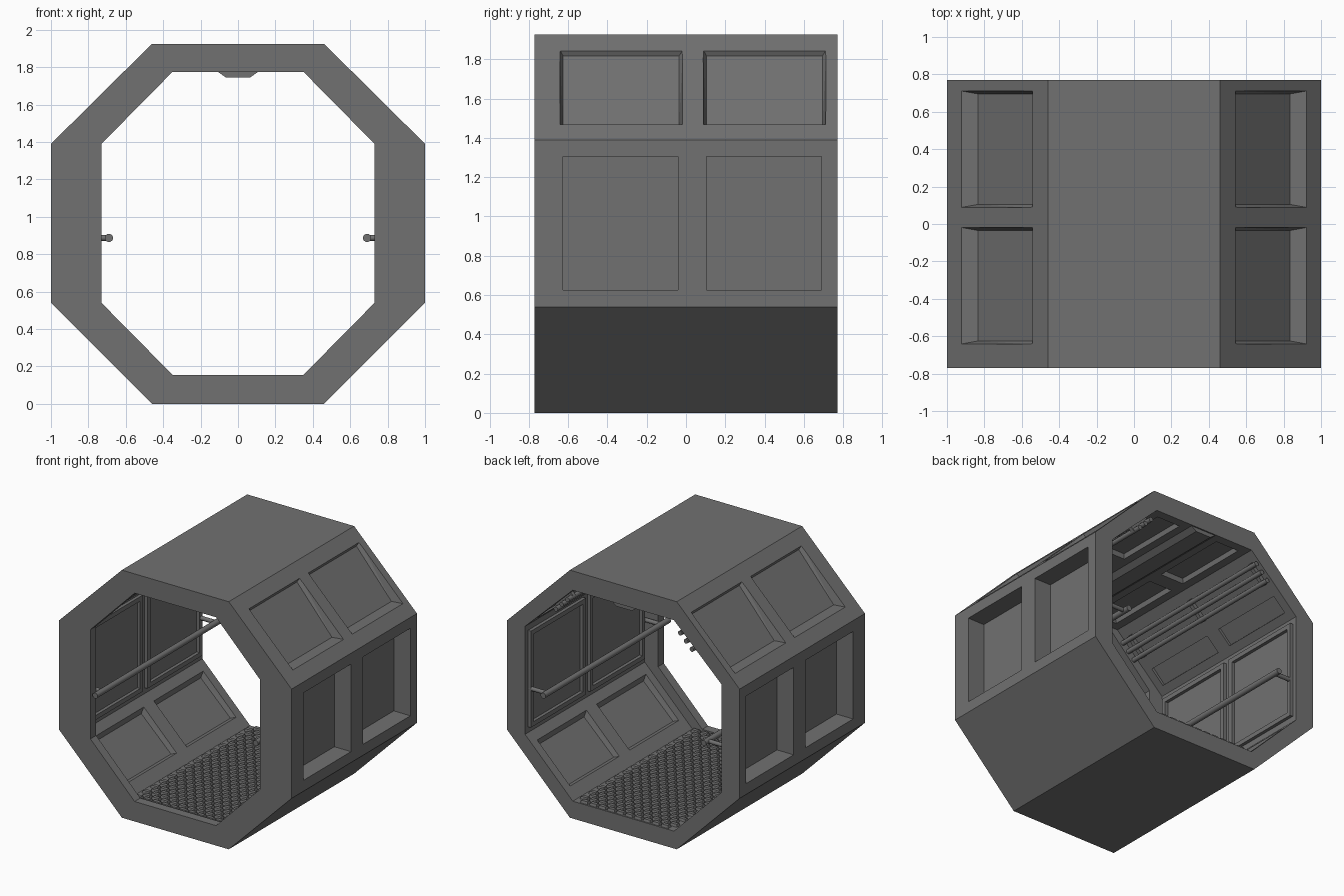
import bpy, bmesh, math
from mathutils import Vector, Matrix

if "Cube" in bpy.data.objects:
    bpy.data.objects.remove(bpy.data.objects["Cube"])

FRONT, LIP, BACK = -0.77, -0.70, 0.77
BAYS = [(-0.635, -0.03), (0.095, 0.70)]

# Dark grey paint shared by all parts
paint = bpy.data.materials.new("dark_grey")
paint.diffuse_color = (0.165, 0.165, 0.165, 1)
paint.use_nodes = True
paint.node_tree.nodes["Principled BSDF"].inputs["Base Color"].default_value = paint.diffuse_color


def finish(bm, name, smooth=False):
    bmesh.ops.recalc_face_normals(bm, faces=bm.faces)
    me = bpy.data.meshes.new(name)
    bm.to_mesh(me)
    bm.free()
    me.materials.append(paint)
    ob = bpy.data.objects.new(name, me)
    bpy.context.collection.objects.link(ob)
    if smooth:
        bpy.context.view_layer.objects.active = ob
        ob.select_set(True)
        bpy.ops.object.shade_smooth_by_angle(angle=math.radians(40))
        ob.select_set(False)
    return ob


def octagon(bm, a, b, z, y):
    """Ring of 8 verts; a/b = half widths, z = the four heights."""
    half = [(a, z[0]), (b, z[1]), (b, z[2]), (a, z[3])]
    pts = half + [(-x, h) for x, h in reversed(half)]
    return [bm.verts.new((x, y, h)) for x, h in pts]


def hull(bm, pts):
    vs = [bm.verts.new(p) for p in pts]
    bmesh.ops.convex_hull(bm, input=vs)
    bmesh.ops.dissolve_limit(bm, angle_limit=0.01,
                             verts=[v for v in vs if v.is_valid],
                             edges=list({e for v in vs if v.is_valid for e in v.link_edges}))


def recess(bm, mouth, floor, y0, y1, inset, s, over=0.3):
    """Tapered pocket, continued a little beyond its mouth so it cuts cleanly."""
    pts = []
    for m, f in zip(mouth, floor):
        ox, oz = m[0] + (m[0] - f[0]) * over, m[1] + (m[1] - f[1]) * over
        for y, d in ((y0, 1), (y1, -1)):
            pts.append((s * ox, y - d * inset * over, oz))
            pts.append((s * f[0], y + d * inset, f[1]))
    hull(bm, pts)


def box(bm, x0, x1, y0, y1, z0, z1):
    r = bmesh.ops.create_cube(bm, size=1)
    m = Matrix.Translation(((x0 + x1) / 2, (y0 + y1) / 2, (z0 + z1) / 2)) @ \
        Matrix.Diagonal((abs(x1 - x0), y1 - y0, z1 - z0, 1))
    bmesh.ops.transform(bm, matrix=m, verts=r["verts"])


def rod(bm, p, q, r, n=16):
    p, q = Vector(p), Vector(q)
    d = q - p
    m = Matrix.Translation((p + q) / 2) @ d.to_track_quat('Z', 'Y').to_matrix().to_4x4()
    bmesh.ops.create_cone(bm, cap_ends=True, segments=n, radius1=r, radius2=r,
                          depth=d.length, matrix=m)


# Shell: octagonal tube with a thicker lip at the front
bm = bmesh.new()
outer_z = (0, 0.54, 1.39, 1.925)
lip_z = (0.155, 0.54, 1.39, 1.775)
main_z = (0.135, 0.545, 1.385, 1.775)
rings = [octagon(bm, 0.46, 1.0, outer_z, BACK),
         octagon(bm, 0.46, 1.0, outer_z, FRONT),
         octagon(bm, 0.35, 0.73, lip_z, FRONT),
         octagon(bm, 0.35, 0.73, lip_z, LIP),
         octagon(bm, 0.435, 0.845, main_z, LIP),
         octagon(bm, 0.435, 0.845, main_z, BACK)]
for r, t in zip(rings, rings[1:] + rings[:1]):
    for i in range(8):
        j = (i + 1) % 8
        bm.faces.new((r[i], r[j], t[j], t[i]))
shell = finish(bm, "corridor_shell")

# Panel pockets, outside and inside
bm = bmesh.new()
for s in (1, -1):
    for y0, y1 in BAYS:
        # outer upper slope
        recess(bm, [(0.543, 1.843), (0.915, 1.468)], [(0.532, 1.817), (0.833, 1.468)],
               y0 - 0.005, y1 + 0.01, 0.015, s)
        # outer side wall
        recess(bm, [(1.0, 1.305), (1.0, 0.625)], [(0.857, 1.305), (0.857, 0.625)],
               y0 + 0.01, y1 - 0.01, 0, s)
        # inner lower slope
        recess(bm, [(0.79, 0.488), (0.505, 0.207)], [(0.80, 0.44), (0.545, 0.195)],
               y0, y1, 0.015, s)
        # inner upper slope
        recess(bm, [(0.65, 1.58), (0.80, 1.43)], [(0.662, 1.592), (0.812, 1.442)],
               y0, y1, 0, s)
        # ceiling
        recess(bm, [(0.17, 1.775), (0.37, 1.775)], [(0.18, 1.81), (0.36, 1.81)],
               y0, y1, 0.01, s)
cutter = finish(bm, "pocket_cutter")
cutter.hide_render = True
mod = shell.modifiers.new("pockets", 'BOOLEAN')
mod.operation, mod.solver, mod.object = 'DIFFERENCE', 'EXACT', cutter
bpy.context.view_layer.objects.active = shell
bpy.ops.object.modifier_apply(modifier=mod.name)
bpy.data.objects.remove(cutter)

# Raised frames around the side panels inside
bm = bmesh.new()
for s in (1, -1):
    for y0, y1 in BAYS:
        x0, x1, w = s * 0.82, s * 0.85, 0.035
        for z in (0.59, 1.305):
            box(bm, x0, x1, y0 - w, y1 + w, z, z + w)
        for y in (y0 - w, y1):
            box(bm, x0, x1, y, y + w, 0.59 + w, 1.305)
finish(bm, "side_panel_frames")

# Floor tread: staggered low studs
bm = bmesh.new()
nx, ny = 11, 28
for j in range(ny):
    y = LIP + 0.03 + j * (BACK - LIP - 0.06) / (ny - 1)
    for i in range(nx - j % 2):
        x = -0.385 + (i + 0.5 * (j % 2)) * 0.77 / (nx - 1)
        hull(bm, [(x + a * u, y + b * v, z) for a in (-1, 1) for b in (-1, 1)
                  for u, v, z in ((0.034, 0.021, 0.13), (0.026, 0.014, 0.154))])
finish(bm, "floor_tread")

# Handrails with wall brackets
bm = bmesh.new()
for s in (1, -1):
    rod(bm, (s * 0.69, FRONT, 0.887), (s * 0.69, BACK, 0.887), 0.022)
    for y in (-0.68, 0.72):
        rod(bm, (s * 0.85, y, 0.887), (s * 0.69, y, 0.887), 0.016, 12)
finish(bm, "handrails", True)

# Three pipes along each upper slope
bm = bmesh.new()
for s in (1, -1):
    for k in range(3):
        x, z = 0.485 + 0.05 * k, 1.685 - 0.05 * k
        rod(bm, (s * x, LIP, z), (s * x, BACK - 0.005, z), 0.018, 12)
finish(bm, "ceiling_pipes", True)

# Pipe clamps
bm = bmesh.new()
for s in (1, -1):
    for y in (-0.62, 0.033, 0.70):
        hull(bm, [(s * (x + d), v, z + d) for x, z in ((0.47, 1.70), (0.60, 1.57))
                  for d in (0.0, 0.04) for v in (y - 0.015, y + 0.015)])
finish(bm, "pipe_clamps")

# Ceiling light strip
bm = bmesh.new()
hull(bm, [(x, y, z) for x, z in ((-0.115, 1.78), (0.115, 1.78), (-0.065, 1.745), (0.065, 1.745))
          for y in (LIP, BACK - 0.01)])
light = finish(bm, "ceiling_light")
